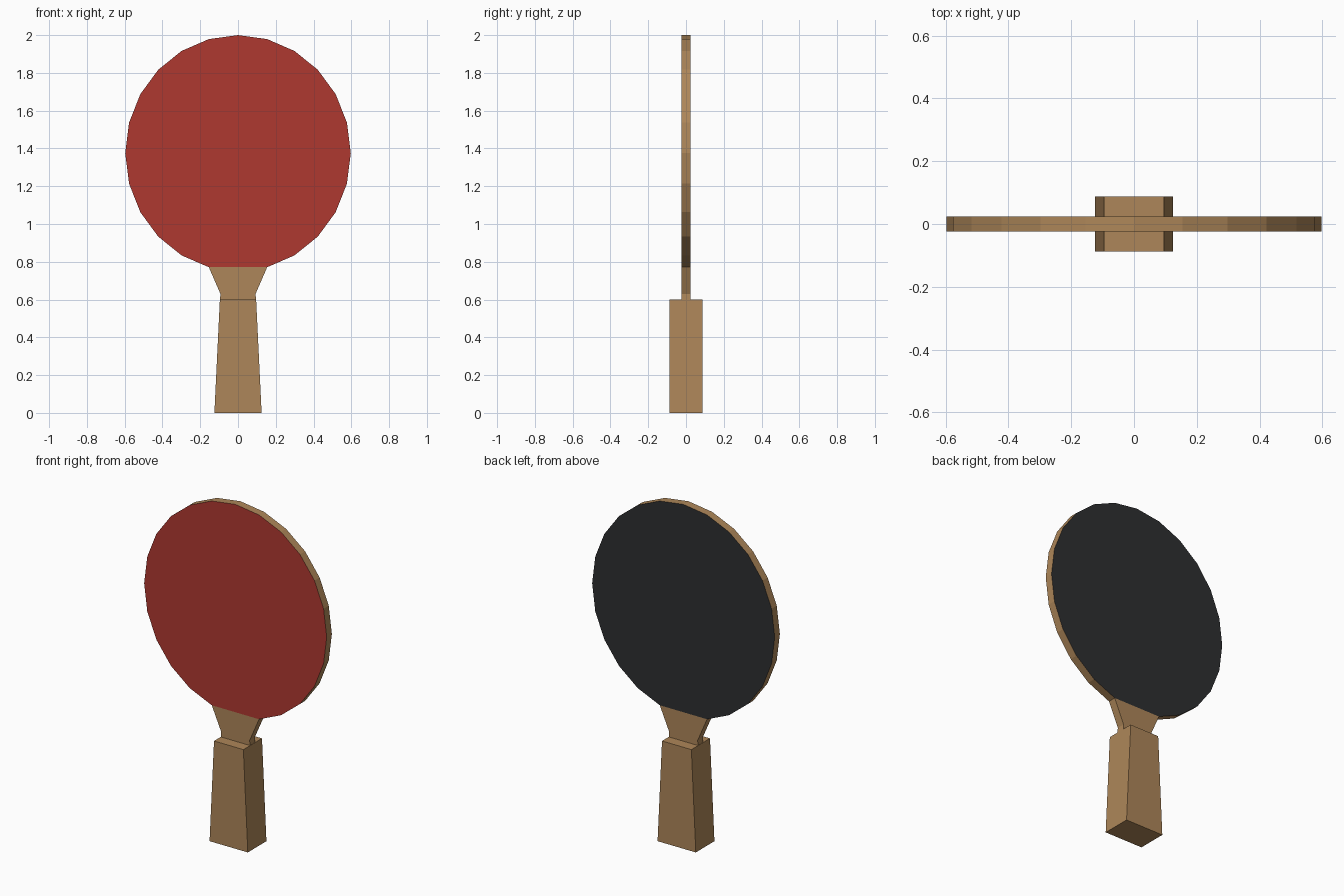
import bpy, bmesh, math

if "Cube" in bpy.data.objects:
    bpy.data.objects.remove(bpy.data.objects["Cube"])


def material(name, rgb):
    m = bpy.data.materials.new(name)
    m.diffuse_color = (*rgb, 1)
    m.use_nodes = True
    m.node_tree.nodes["Principled BSDF"].inputs["Base Color"].default_value = m.diffuse_color
    return m


wood = material("wood", (0.42, 0.24, 0.10))
red = material("red_rubber", (0.43, 0.04, 0.03))
black = material("black_rubber", (0.027, 0.028, 0.03))


def slab(name, outline, half, front, back):
    """Extrude an x-z outline through y; rims are wood."""
    bm = bmesh.new()
    face = bm.faces.new([bm.verts.new((x, -half, z)) for x, z in outline])
    ext = bmesh.ops.extrude_face_region(bm, geom=[face], use_keep_orig=True)
    verts = [g for g in ext["geom"] if isinstance(g, bmesh.types.BMVert)]
    bmesh.ops.translate(bm, verts=verts, vec=(0, 2 * half, 0))
    bmesh.ops.recalc_face_normals(bm, faces=bm.faces)
    for f in bm.faces:
        if f.normal.y < -0.9:
            f.material_index = 1
        elif f.normal.y > 0.9:
            f.material_index = 2
    mesh = bpy.data.meshes.new(name)
    bm.to_mesh(mesh)
    bm.free()
    for m in (wood, front, back):
        mesh.materials.append(m)
    obj = bpy.data.objects.new(name, mesh)
    bpy.context.collection.objects.link(obj)
    return obj


# Blade: 24-sided oval with the lowest corner cut flat for the neck
RX, RZ, CZ, T = 0.597, 0.625, 1.375, 0.024
oval = [(RX * math.sin(math.tau * i / 24), CZ + RZ * math.cos(math.tau * i / 24))
        for i in range(24) if i != 12]
slab("blade", oval, T, red, black)

# Neck: flares up from the handle to the flat edge of the blade
nx, nz = oval[11]
nx = abs(nx)
slab("neck", [(-nx, nz), (nx, nz), (0.093, 0.63), (0.095, 0.6),
              (-0.095, 0.6), (-0.093, 0.63)], T, wood, wood)

# Handle: tapered block
slab("handle", [(-0.125, 0), (0.125, 0), (0.096, 0.6), (-0.096, 0.6)],
     0.087, wood, wood)
